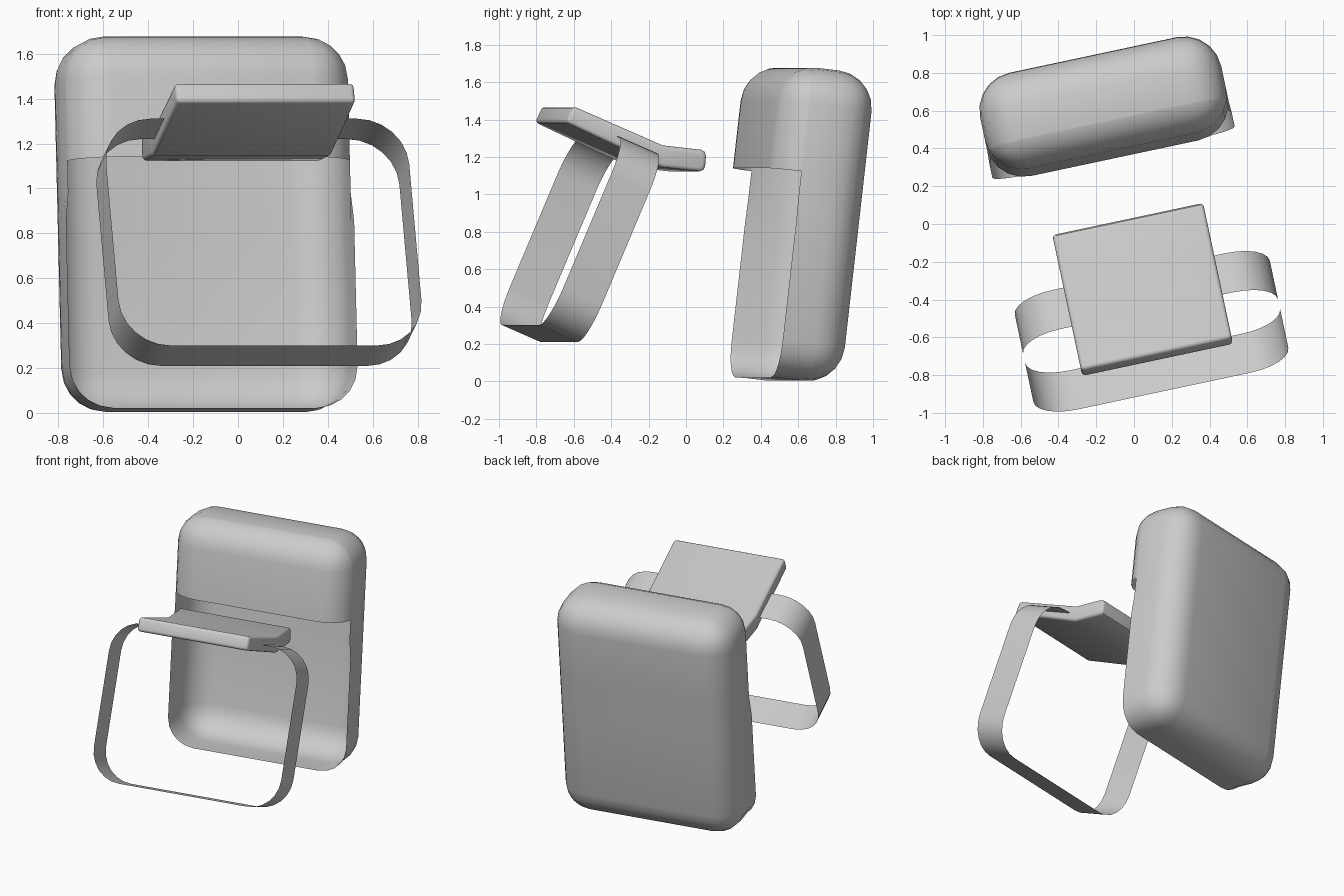
import bpy, bmesh
from math import sin, cos, pi, radians
from mathutils import Matrix, Vector

if "Cube" in bpy.data.objects:
    bpy.data.objects.remove(bpy.data.objects["Cube"])

YAW = Matrix.Rotation(radians(12), 4, 'Z')
U0 = -0.027                      # shared centre along the sideways axis


def finish(bm, name, matrix):
    bm.transform(matrix)
    bm.normal_update()
    me = bpy.data.meshes.new(name)
    bm.to_mesh(me)
    bm.free()
    ob = bpy.data.objects.new(name, me)
    bpy.context.collection.objects.link(ob)
    bpy.ops.object.select_all(action='DESELECT')
    ob.select_set(True)
    bpy.context.view_layer.objects.active = ob
    bpy.ops.object.shade_smooth_by_angle(angle=radians(35))
    return ob


# Shell: rounded box, leaning back, with the lower front cut open
W, D, H, R = 1.305, 0.52, 1.67, 0.2
CUT_Y, CUT_Z = -0.121, 0.272
bm = bmesh.new()
bmesh.ops.create_cube(bm, size=1, matrix=Matrix.Diagonal((W, D, H, 1)))
bmesh.ops.bevel(bm, geom=bm.edges[:], offset=R, segments=5, profile=0.5,
                affect='EDGES')
for co, no in (((0, CUT_Y, 0), (0, 1, 0)), ((0, 0, CUT_Z), (0, 0, 1)),
               ((0, 0, 0.13), (0, 0, 1)), ((0, 0, 0.0), (0, 0, 1))):
    bmesh.ops.bisect_plane(bm, geom=bm.verts[:] + bm.edges[:] + bm.faces[:],
                           plane_co=co, plane_no=no, dist=1e-5)
front = [f for f in bm.faces
         if f.calc_center_median().y < CUT_Y and f.calc_center_median().z < CUT_Z]
bmesh.ops.delete(bm, geom=front, context='FACES')
for v in bm.verts:               # lower rim runs straight out to full width
    if abs(v.co.y - CUT_Y) < 1e-3 and v.co.z < 0.05:
        v.co.x *= 1.02
        v.co.z -= 0.012 if v.co.z < -0.6 else 0
finish(bm, "shell", YAW @ Matrix.Translation((U0, 0.589, 0.84))
       @ Matrix.Rotation(radians(-6.6), 4, 'X'))

# Band: thin rounded-rectangle loop, leaning back
bw, bh, br, width, seg = 0.69, 0.55, 0.22, 0.23, 6
outline = []
for i, (sx, sz) in enumerate(((1, 1), (-1, 1), (-1, -1), (1, -1))):
    for k in range(seg + 1):
        a = (i + k / seg) * pi / 2
        outline.append((sx * (bw - br) + br * cos(a), sz * (bh - br) + br * sin(a)))
bm = bmesh.new()
rings = [[bm.verts.new((x, y, z)) for x, z in outline]
         for y in (-width / 2, width / 2)]
n = len(outline)
for i in range(n):
    j = (i + 1) % n
    bm.faces.new((rings[0][i], rings[0][j], rings[1][j], rings[1][i]))
finish(bm, "band", YAW @ Matrix.Translation((U0, -0.575, 0.76))
       @ Matrix.Rotation(radians(-23.3), 4, 'X'))

# Plate: bent slab, side profile extruded sideways
profile = [(-0.736, 1.385), (-0.695, 1.472), (-0.205, 1.262), (0.035, 1.235),
           (0.025, 1.12), (-0.215, 1.145)]
bm = bmesh.new()
face = bm.faces.new([bm.verts.new((-0.408, y, z)) for y, z in profile])
res = bmesh.ops.extrude_face_region(bm, geom=[face])
bmesh.ops.translate(bm, vec=Vector((0.816, 0, 0)),
                    verts=[g for g in res['geom'] if isinstance(g, bmesh.types.BMVert)])
bmesh.ops.recalc_face_normals(bm, faces=bm.faces[:])


def is_bend(e):
    return all(-0.3 < v.co.y < -0.1 for v in e.verts) and \
        abs(e.verts[0].co.x - e.verts[1].co.x) > 0.5


def is_rear(e):
    return all(v.co.y > 0 for v in e.verts)


rear = [e for e in bm.edges if is_rear(e) and e.calc_length() > 0.5]
bmesh.ops.bevel(bm, geom=rear, offset=0.03, segments=2, profile=0.5, affect='EDGES')
rim = [e for e in bm.edges if not is_bend(e) and e.calc_face_angle(0) > radians(50)]
bmesh.ops.bevel(bm, geom=rim, offset=0.02, segments=3, profile=0.5, affect='EDGES')
finish(bm, "plate", YAW @ Matrix.Translation((U0, 0, 0)))
